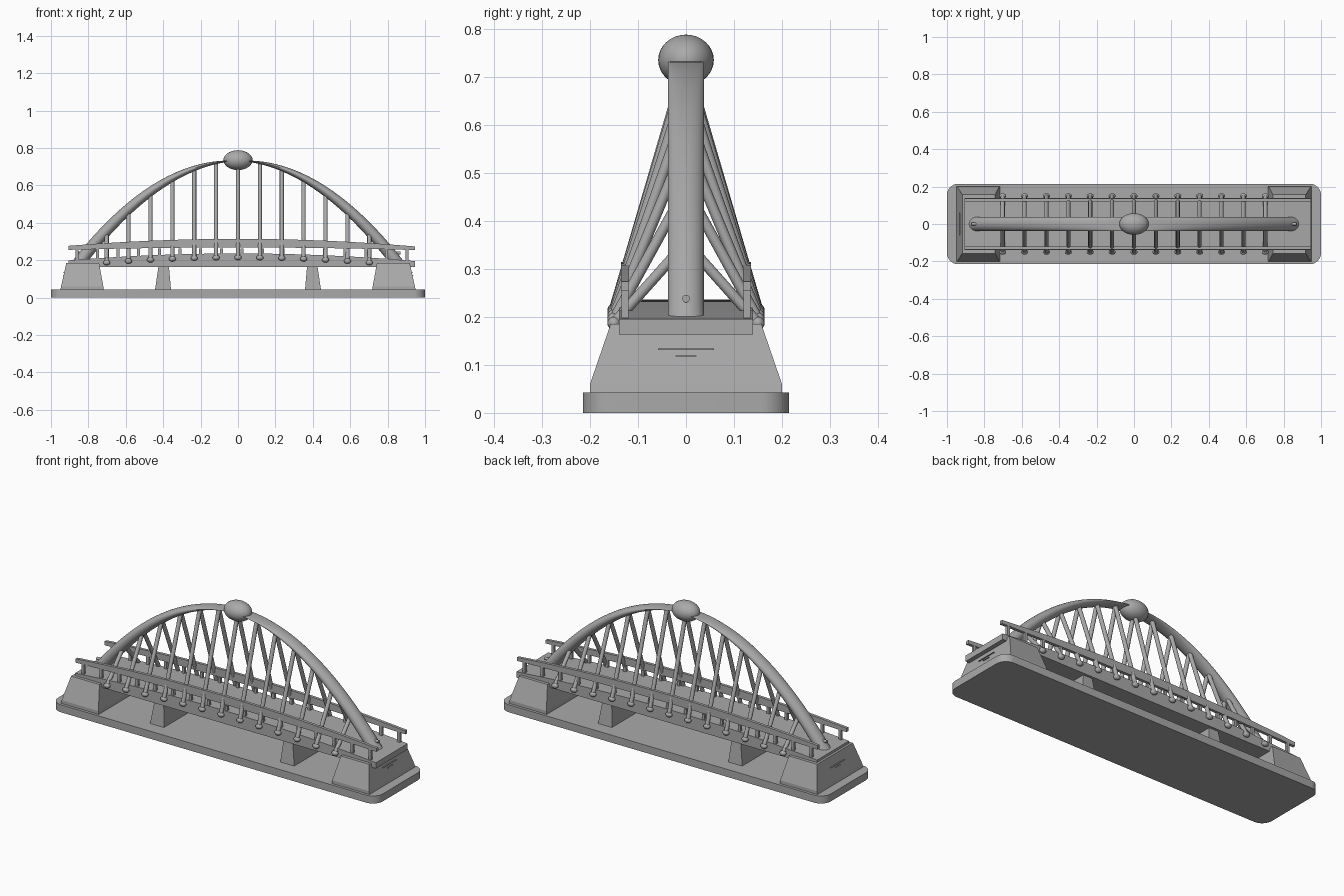
import bpy, bmesh, math
from mathutils import Vector

if "Cube" in bpy.data.objects:
    bpy.data.objects.remove(bpy.data.objects["Cube"], do_unlink=True)

stone = bpy.data.materials.new("plain_grey")
stone.use_nodes = True
stone.diffuse_color = (0.4, 0.4, 0.4, 1)
stone.node_tree.nodes["Principled BSDF"].inputs["Base Color"].default_value = (0.4, 0.4, 0.4, 1)


def finish(name, bm, smooth=False):
    bmesh.ops.recalc_face_normals(bm, faces=bm.faces)
    mesh = bpy.data.meshes.new(name)
    bm.to_mesh(mesh)
    bm.free()
    mesh.materials.append(stone)
    ob = bpy.data.objects.new(name, mesh)
    bpy.context.collection.objects.link(ob)
    if smooth:
        bpy.ops.object.select_all(action="DESELECT")
        ob.select_set(True)
        bpy.context.view_layer.objects.active = ob
        bpy.ops.object.shade_smooth_by_angle(angle=math.radians(40))
    return ob


def loft(name, rings, smooth=False):
    """Skin closed rings of points and cap both ends."""
    bm = bmesh.new()
    loops = [[bm.verts.new(p) for p in ring] for ring in rings]
    n = len(loops[0])
    for a, b in zip(loops, loops[1:]):
        for i in range(n):
            j = (i + 1) % n
            bm.faces.new((a[i], a[j], b[j], b[i]))
    bm.faces.new(loops[0])
    bm.faces.new(loops[-1])
    return finish(name, bm, smooth)


def rect(x0, x1, y, z):
    return [(x0, -y, z), (x1, -y, z), (x1, y, z), (x0, y, z)]


def box(name, x0, x1, y0, y1, z0, z1):
    return loft(name, [[(x0, y0, z), (x1, y0, z), (x1, y1, z), (x0, y1, z)] for z in (z0, z1)])


def ellipsoid(name, centre, radii, seg=24):
    bm = bmesh.new()
    bmesh.ops.create_uvsphere(bm, u_segments=seg, v_segments=seg // 2, radius=1)
    bmesh.ops.scale(bm, vec=radii, verts=bm.verts)
    bmesh.ops.translate(bm, vec=centre, verts=bm.verts)
    return finish(name, bm, True)


def rod(name, a, b, r, seg=12):
    a, b = Vector(a), Vector(b)
    turn = (b - a).to_track_quat("Z", "Y")
    rings = []
    for end in (a, b):
        angles = [math.tau * k / seg for k in range(seg)]
        rings.append([end + turn @ Vector((r * math.cos(t), r * math.sin(t), 0)) for t in angles])
    return loft(name, rings, True)


def camber(x):
    return 1 - (x / 0.95) ** 2


def arch_z(x):
    return 0.2 + 0.533 * (1 - (x / 0.84) ** 2)


def bowed_beam(name, y0, y1, low, high):
    """Beam along the deck whose lower and upper edges are functions of x."""
    xs = [DECK0 + (DECK1 - DECK0) * i / 32 for i in range(33)]
    return loft(name, [[(x, y0, low(x)), (x, y1, low(x)), (x, y1, high(x)), (x, y0, high(x))]
                       for x in xs], True)


DECK0, DECK1 = -0.905, 0.947

# Ground slab with rounded corners
outline = []
for q, (sx, sy) in enumerate([(1, 1), (-1, 1), (-1, -1), (1, -1)]):
    for k in range(9):
        t = math.pi / 2 * (q + k / 8)
        outline.append((sx * 0.94 + 0.06 * math.cos(t), sy * 0.155 + 0.06 * math.sin(t)))
loft("ground_slab", [[(x, y, z) for x, y in outline] for z in (0, 0.042)], True)

# Tapered abutments and river piers
for s, side in ((1, "left"), (-1, "right")):
    loft(side + "_abutment", [rect(s * 0.717, s * 0.95, 0.2, 0.04),
                              rect(s * 0.72, s * 0.946, 0.2, 0.06),
                              rect(s * 0.743, s * 0.918, 0.157, 0.185)])
    loft(side + "_pier", [rect(s * 0.358, s * 0.444, 0.14, 0.04),
                          rect(s * 0.37, s * 0.424, 0.125, 0.175)])
    # Thin end plates and arch foot bolt
    face = s * 0.93
    box(side + "_end_strip", face - 0.006, face + 0.006, -0.058, 0.058, 0.131, 0.134)
    box(side + "_end_tab", face - 0.006, face + 0.008, -0.022, 0.022, 0.117, 0.12)
    rod(side + "_foot_bolt", (s * 0.84, 0, 0.238), (s * 0.868, 0, 0.238), 0.008)

# Cambered deck
bowed_beam("deck", -0.14, 0.14, lambda x: 0.163, lambda x: 0.195 + 0.041 * camber(x))

# Arch swept with a level round section
rings = []
for i in range(65):
    x = -0.84 + 1.68 * i / 64
    rings.append([(x + 0.042 * math.cos(math.tau * k / 24),
                   0.038 * math.sin(math.tau * k / 24), arch_z(x)) for k in range(24)])
loft("arch", rings, True)
ellipsoid("crown_ball", (0, 0, 0.735), (0.078, 0.058, 0.053), 32)

# Railings, hangers and anchor balls on both sides
for s, side in ((1, "back"), (-1, "front")):
    y = s * 0.127
    bowed_beam(side + "_handrail", y - 0.008, y + 0.008,
               lambda x: 0.254 + 0.014 * camber(x), lambda x: 0.273 + 0.041 * camber(x))
    for i in range(17):
        x = -0.862 + 1.766 * i / 16
        box(f"{side}_rail_post_{i}", x - 0.008, x + 0.008, y - 0.007, y + 0.007, 0.19, 0.262)
    for i in range(13):
        x = (i - 6) * 0.117
        foot = (x, s * 0.15, 0.187 + 0.027 * (1 - (x / 0.7) ** 2))
        rod(f"{side}_hanger_{i}", foot, (x, 0, arch_z(x) - 0.006), 0.011)
        ellipsoid(f"{side}_anchor_{i}", foot, (0.019, 0.014, 0.014), 16)
